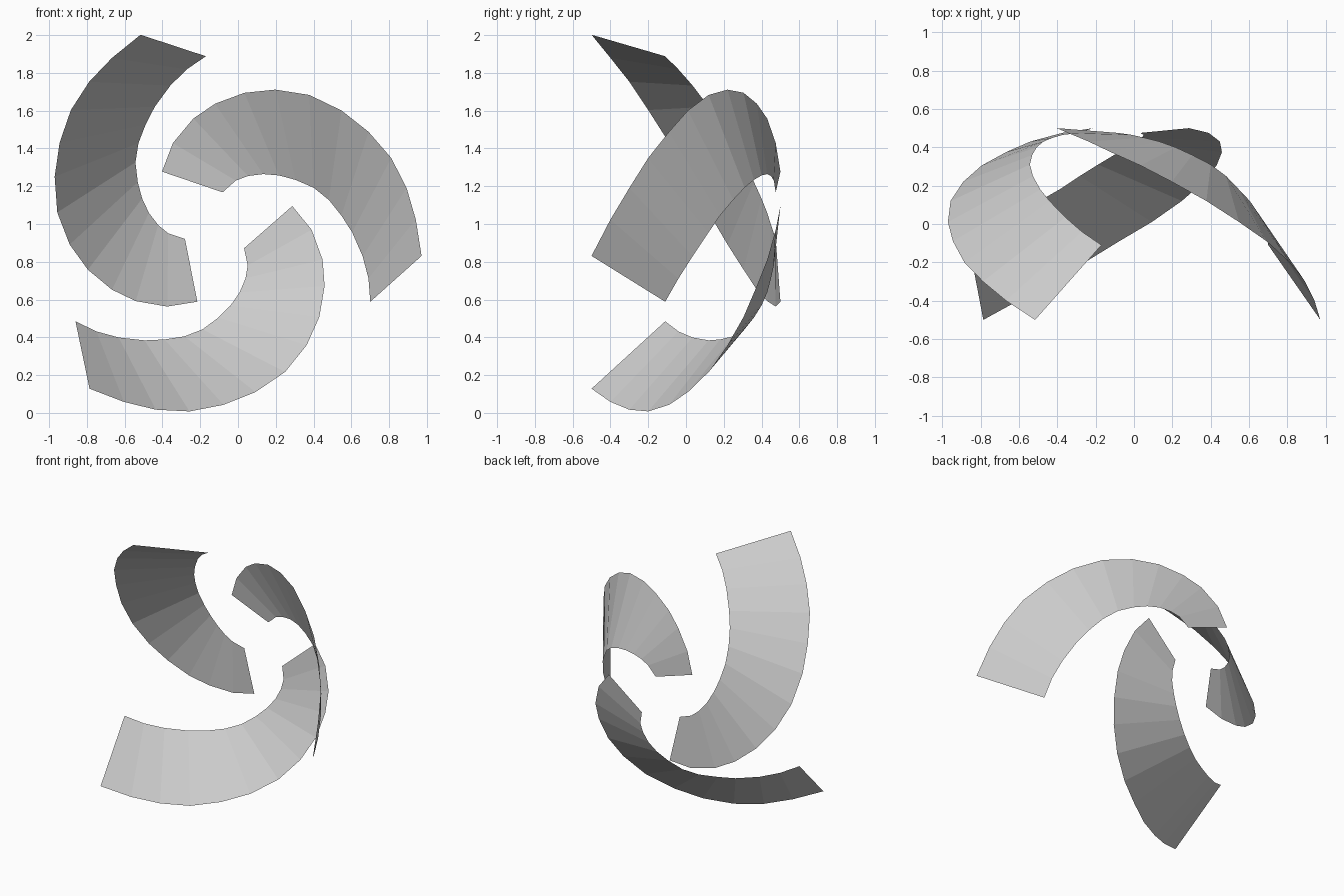
import bpy, math

# Hub axis (parallel to y) about which the three blades repeat
CX, CZ = -0.11, 0.987

# Blade edges as (radius, angle in degrees, y), from front tip to back root
OUTER = [(1.093, 231.8, -.5), (1.052, 242, -.40), (1.023, 251.5, -.30),
         (.99, 261.5, -.20), (.945, 272, -.09), (.90, 283, .01),
         (.85, 295, .12), (.787, 307, .22), (.722, 318.5, .305),
         (.65, 331, .375), (.585, 342.5, .43), (.50, 358, .475),
         (.412, 375.2, .5)]
INNER = [(.903, 213.8, -.11), (.847, 221, -.04), (.786, 228.4, .035),
         (.715, 237.5, .12), (.66, 245, .18), (.607, 253.4, .25),
         (.55, 261.9, .31), (.482, 270.8, .36), (.424, 279.6, .40),
         (.369, 288.7, .43), (.313, 298.6, .45), (.262, 308, .465),
         (.183, 321, .475)]

grey = bpy.data.materials.new("light_grey")
grey.diffuse_color = (0.6, 0.6, 0.6, 1)


def place(point, turn):
    r, a, y = point
    a = math.radians(a + turn)
    return (CX + r * math.cos(a), y, CZ + r * math.sin(a))


def blade(name, turn):
    n = len(OUTER)
    verts = [place(p, turn) for p in OUTER + INNER]
    faces = [(i, i + 1, n + i + 1, n + i) for i in range(n - 1)]
    mesh = bpy.data.meshes.new(name)
    mesh.from_pydata(verts, [], faces)
    mesh.materials.append(grey)
    bpy.context.collection.objects.link(bpy.data.objects.new(name, mesh))


# Three identical spiral blades
for name, turn in (("lower_blade", 0), ("right_blade", 120), ("left_blade", 240)):
    blade(name, turn)
